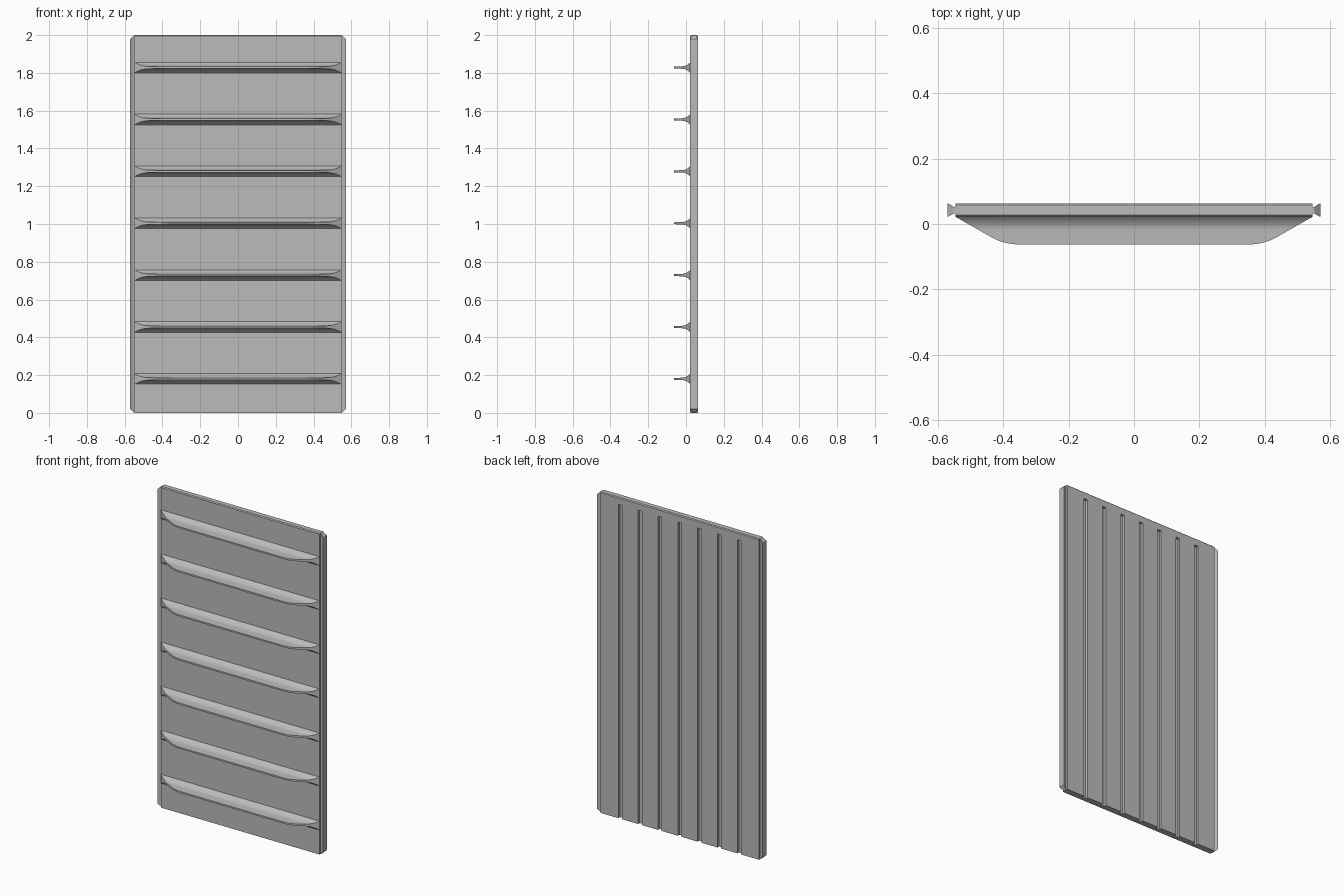
import bpy, bmesh, math

if "Cube" in bpy.data.objects:
    bpy.data.objects.remove(bpy.data.objects["Cube"])

HALF_W, HEIGHT = 0.547, 2.0
FRONT, BACK = 0.0225, 0.0625
MID = (FRONT + BACK) / 2
COUNT = 7

grey = bpy.data.materials.new("light_grey")
grey.use_nodes = True
grey.diffuse_color = (0.5, 0.5, 0.5, 1)
grey.node_tree.nodes["Principled BSDF"].inputs["Base Color"].default_value = (0.5, 0.5, 0.5, 1)


def finish(name, bm):
    bmesh.ops.recalc_face_normals(bm, faces=bm.faces)
    mesh = bpy.data.meshes.new(name)
    bm.to_mesh(mesh)
    bm.free()
    obj = bpy.data.objects.new(name, mesh)
    bpy.context.collection.objects.link(obj)
    mesh.materials.append(grey)
    return obj


def loft(bm, rings, close=True):
    """Skin a list of closed rings and cap both ends."""
    rows = [[bm.verts.new(p) for p in ring] for ring in rings]
    n = len(rows[0])
    for a, b in zip(rows, rows[1:]):
        for i in range(n):
            j = (i + 1) % n
            bm.faces.new((a[i], a[j], b[j], b[i]))
    bm.faces.new(rows[0])
    bm.faces.new(rows[-1])


def box(bm, x0, x1, y0, y1, z0, z1):
    loft(bm, [[(x0, y0, z), (x1, y0, z), (x1, y1, z), (x0, y1, z)] for z in (z0, z1)])


def activate(obj):
    bpy.ops.object.select_all(action='DESELECT')
    obj.select_set(True)
    bpy.context.view_layer.objects.active = obj


# Flat panel with lightly chamfered top edges
C = 0.005
section = [(FRONT, 0), (BACK, 0), (BACK, HEIGHT - C), (BACK - C, HEIGHT),
           (FRONT + C, HEIGHT), (FRONT, HEIGHT - C)]
bm = bmesh.new()
loft(bm, [[(x, y, z) for y, z in section] for x in (-HALF_W, HALF_W)])
panel = finish("panel", bm)

# Vertical slots in the back, open at the bottom
bm = bmesh.new()
for k in range(COUNT):
    x = (k - COUNT // 2) * HALF_W / 4
    box(bm, x - 0.013, x + 0.013, BACK - 0.016, BACK + 0.05, -0.05, 1.955)
cutter = finish("slot_cutter", bm)
cutter.hide_render = True
cut = panel.modifiers.new("slots", 'BOOLEAN')
cut.operation = 'DIFFERENCE'
cut.solver = 'EXACT'
cut.object = cutter
activate(panel)
bpy.ops.object.modifier_apply(modifier=cut.name)
bpy.data.objects.remove(cutter)

# Flared side rails with ends cut at an angle
for side, name in ((1, "left_rail"), (-1, "right_rail")):
    steps = [(HALF_W - 0.004, 0.01, 0), (0.552, 0.01, 0.002),
             (0.568, 0.02, 0.018), (0.571, 0.02, 0.021)]
    bm = bmesh.new()
    loft(bm, [[(side * x, MID - h, e), (side * x, MID + h, e),
               (side * x, MID + h, HEIGHT - e), (side * x, MID - h, HEIGHT - e)]
              for x, h, e in steps])
    finish(name, bm)


# Horizontal fins: thin blades with filleted roots and tapered ends
REACH, TIP = 0.085, 0.005
SLOPE_X, FLAT_X = 0.44, 0.35


def reach_at(x):
    x = abs(x)
    if x <= FLAT_X:
        return REACH
    slope = (REACH - 0.024) / (HALF_W - SLOPE_X)
    if x >= SLOPE_X:
        return max(0.0005, (HALF_W - x) * slope)
    t = (x - FLAT_X) / (SLOPE_X - FLAT_X)
    return REACH - 0.024 * t ** 2.2


def half_thickness(d):
    root = max(0, 1 - d / 0.042)
    return TIP + 0.003 * (1 - d / REACH) + 0.02 * root ** 2.2


half = [FLAT_X + (HALF_W - FLAT_X) * i / 16 for i in range(17)]
stations = [-x for x in reversed(half)] + half
levels = [i / 14 for i in range(15)]

for k in range(COUNT):
    zc = 1.004 + (k - COUNT // 2) * 0.2747
    rings = []
    for x in stations:
        depths = [reach_at(x) * t for t in levels]
        upper = [(x, FRONT - d, zc + half_thickness(d)) for d in depths]
        lower = [(x, FRONT - d, zc - half_thickness(d)) for d in reversed(depths)]
        rings.append(upper + lower)
    bm = bmesh.new()
    loft(bm, rings)
    fin = finish(f"fin_{k + 1}", bm)
    activate(fin)
    bpy.ops.object.shade_smooth_by_angle(angle=math.radians(30))
